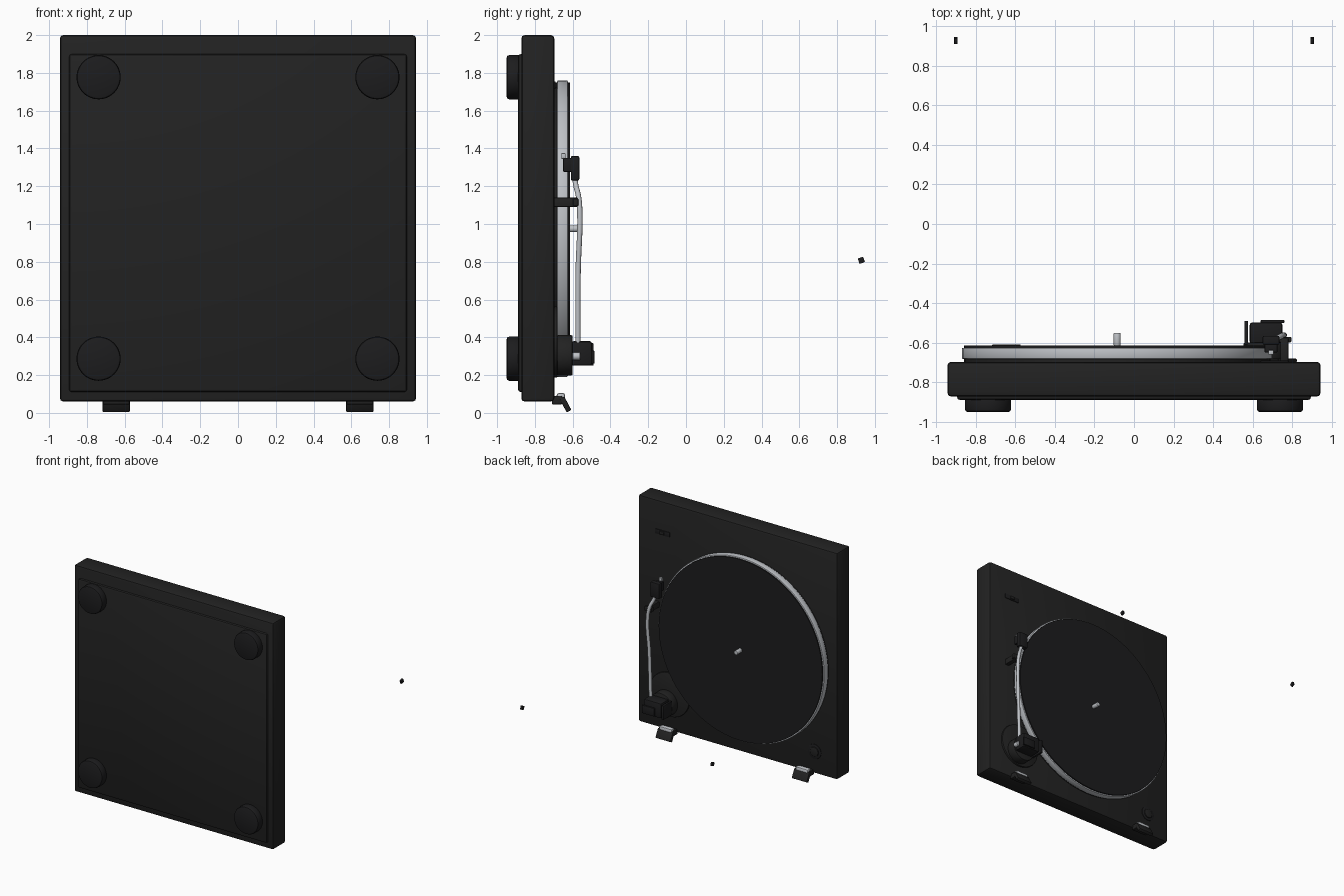
import bpy, bmesh, math
from mathutils import Matrix, Vector

if "Cube" in bpy.data.objects:
    bpy.data.objects.remove(bpy.data.objects["Cube"])


def material(name, rgb):
    m = bpy.data.materials.new(name)
    m.diffuse_color = (*rgb, 1)
    m.use_nodes = True
    m.node_tree.nodes["Principled BSDF"].inputs["Base Color"].default_value = m.diffuse_color
    return m


BLACK = material("matte black", (0.016, 0.016, 0.016))
RUBBER = material("rubber black", (0.012, 0.012, 0.013))
SILVER = material("silver metal", (0.52, 0.54, 0.57))


def finish(name, bm, mat, bevel=0, segs=2, rot=None):
    """Round the sharp edges, then turn the bmesh into a smooth-shaded object."""
    if bevel:
        edges = [e for e in bm.edges if e.calc_face_angle(0) > 0.6]
        bmesh.ops.bevel(bm, geom=edges, offset=bevel, segments=segs,
                        profile=0.5, affect='EDGES')
    mesh = bpy.data.meshes.new(name)
    bm.to_mesh(mesh)
    bm.free()
    mesh.materials.append(mat)
    ob = bpy.data.objects.new(name, mesh)
    bpy.context.collection.objects.link(ob)
    bpy.ops.object.select_all(action='DESELECT')
    ob.select_set(True)
    bpy.context.view_layer.objects.active = ob
    bpy.ops.object.shade_smooth_by_angle(angle=math.radians(35))
    return ob


def box(name, x, y, z, mat, bevel=0, tilt=0):
    """Box from (min, max) ranges, optionally tilted about x."""
    bm = bmesh.new()
    bmesh.ops.create_cube(bm, size=1)
    centre = Vector([(a + b) / 2 for a, b in (x, y, z)])
    bmesh.ops.scale(bm, vec=[b - a for a, b in (x, y, z)], verts=bm.verts)
    bmesh.ops.transform(bm, verts=bm.verts, matrix=Matrix.Translation(centre)
                        @ Matrix.Rotation(tilt, 4, 'X'))
    return finish(name, bm, mat, bevel)


def disc(name, x, z, y0, y1, r, mat, bevel=0, segs=48, axis='Y', r2=None):
    """Cylinder along y from y0 (radius r) to y1 (radius r2)."""
    bm = bmesh.new()
    bmesh.ops.create_cone(bm, cap_ends=True, segments=segs, depth=y1 - y0,
                          radius1=r, radius2=r if r2 is None else r2)
    bmesh.ops.transform(bm, verts=bm.verts,
                        matrix=Matrix.Translation((x, (y0 + y1) / 2, z))
                        @ Matrix.Rotation(math.radians(-90), 4, 'X'))
    return finish(name, bm, mat, bevel)


def tube(name, points, r, mat):
    """Round tube along a smooth path."""
    cu = bpy.data.curves.new(name, 'CURVE')
    cu.dimensions = '3D'
    cu.bevel_depth = r
    cu.bevel_resolution = 3
    cu.use_fill_caps = True
    sp = cu.splines.new('BEZIER')
    sp.bezier_points.add(len(points) - 1)
    for p, co in zip(sp.bezier_points, points):
        p.co = co
        p.handle_left_type = p.handle_right_type = 'AUTO'
    cu.materials.append(mat)
    ob = bpy.data.objects.new(name, cu)
    bpy.context.collection.objects.link(ob)
    return ob


# Plinth with a slightly smaller raised bottom panel
box("plinth", (-.943, .943), (-.872, -.697), (.06, 2.0), BLACK, .018)
box("bottom_panel", (-.895, .895), (-.89, -.85), (.11, 1.9), BLACK, .016)

# Four round feet
for x in (-.738, .738):
    for z in (.287, 1.777):
        disc("foot", x, z, -.95, -.875, .117, RUBBER, .014)

# Platter, mat and spindle
PX, PZ = -.085, .975
disc("platter_base", PX, PZ, -.697, -.682, .775, BLACK, segs=96)
disc("platter", PX, PZ, -.682, -.626, .785, SILVER, .006, segs=96)
disc("mat", PX, PZ, -.626, -.615, .774, RUBBER, segs=96)
disc("spindle", PX, PZ, -.615, -.55, .018, SILVER, .005, segs=24)

# Tonearm base: ring plate, turret, pivot housing, counterweight plates
disc("arm_base_plate", .635, .375, -.70, -.680, .188, BLACK, .006)
disc("arm_turret", .66, .305, -.682, -.60, .107, BLACK, .008)
box("pivot_housing", (.585, .75), (-.605, -.498), (.25, .38), RUBBER, .012)
box("pivot_cap", (.64, .76), (-.5, -.485), (.26, .33), RUBBER, .004)
box("force_dial", (.558, .577), (-.61, -.49), (.25, .37), RUBBER, .004)
disc("pivot_screw", .752, .30, -.60, -.56, .02, SILVER, .003, segs=24)

# Bent tonearm tube and its rest
tube("tonearm", [(.735, -.572, .37), (.747, -.571, .75), (.757, -.562, 1.05),
                 (.742, -.568, 1.14), (.71, -.585, 1.215), (.70, -.588, 1.25)],
     .014, SILVER)
box("arm_rest_post", (.74, .78), (-.70, -.575), (1.09, 1.14), BLACK, .005)
box("arm_rest_clip", (.725, .795), (-.598, -.57), (1.095, 1.135), BLACK, .005)

# Headshell, cartridge and finger lift
box("headshell", (.65, .735), (-.61, -.565), (1.23, 1.36), RUBBER, .008)
box("cartridge", (.66, .725), (-.65, -.605), (1.275, 1.35), RUBBER, .006)
box("stylus", (.68, .705), (-.66, -.638), (1.345, 1.375), SILVER, .003)

# Speed slot with slider, and the round start knob
box("speed_slot", (.64, .78), (-.70, -.691), (1.715, 1.755), RUBBER, .003)
box("speed_slider", (.69, .73), (-.70, -.682), (1.722, 1.748), BLACK, .003)
disc("knob_ring", -.73, .25, -.70, -.692, .062, RUBBER, .002)
disc("start_knob", -.73, .25, -.70, -.683, .04, BLACK, .004)

# Two cover hinges with metal knuckles; two loose cover pads
for s in (-1, 1):
    x = s * .645
    box("hinge_bracket", (x - .07, x + .07), (-.71, -.655), (.045, .09), BLACK, .005)
    box("hinge_knuckle", (x - .06, x + .06), (-.685, -.64), (.06, .105), SILVER, .012)
    box("hinge_flap", (x - .072, x + .072), (-.652, -.624), (.004, .085), BLACK,
        .005, math.radians(28))
    px = s * .9
    box("cover_pad", (px - .009, px + .009), (.913, .943), (.793, .823), RUBBER,
        .002, math.radians(20))
